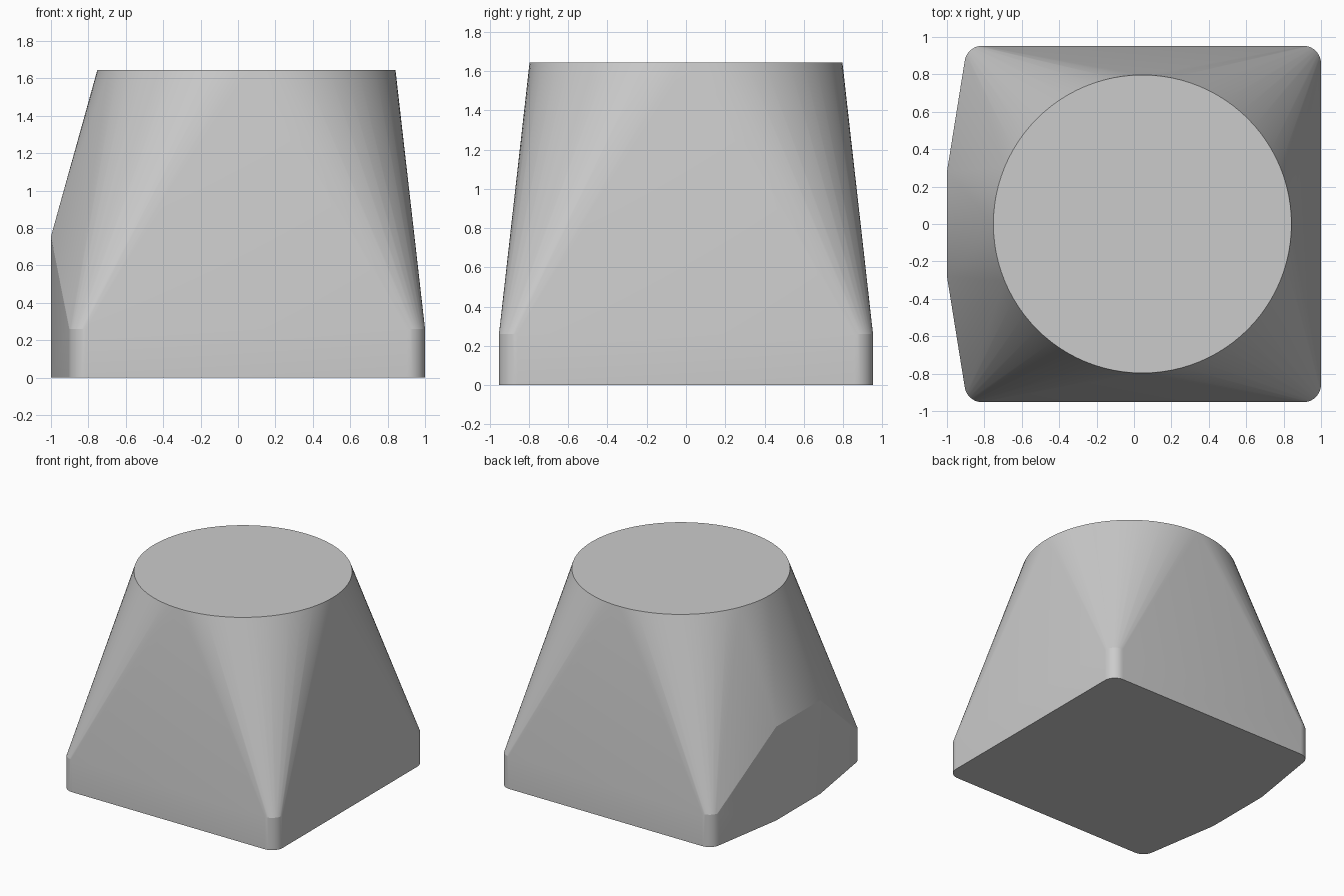
import bpy, bmesh
from math import radians, sin, cos, tau

default = bpy.data.objects.get("Cube")
if default:
    bpy.data.objects.remove(default, do_unlink=True)

BASE_H, BULGE_H, TOP_H = 0.26, 0.755, 1.645
CORNER_R = 0.095


def arc(cx, cy, r, start, end, steps):
    """Points along an arc, angles in degrees."""
    angles = [radians(start + (end - start) * i / steps) for i in range(steps + 1)]
    return [(cx + r * cos(a), cy + r * sin(a)) for a in angles]


# Half outline of the base: rounded corners, mirrored across y
half = arc(0.905, 0.858, CORNER_R, 0, 90, 10) + arc(-0.811, 0.858, CORNER_R, 90, 171, 10)
base = half + [(x, -y) for x, y in half]
bulge = [(-1, 0.28), (-1, -0.28)]
rim = [(0.045 + 0.797 * cos(tau * i / 96), 0.797 * sin(tau * i / 96)) for i in range(96)]

# The body is the hull stretched between square base, side bulge and round top
bm = bmesh.new()
for points, heights in ((base, (0, BASE_H)), (bulge, (0, BULGE_H)), (rim, (TOP_H,))):
    for z in heights:
        for x, y in points:
            bm.verts.new((x, y, z))
bmesh.ops.convex_hull(bm, input=bm.verts)
bmesh.ops.dissolve_limit(bm, angle_limit=radians(0.1), verts=bm.verts, edges=bm.edges)
bmesh.ops.recalc_face_normals(bm, faces=bm.faces)

mesh = bpy.data.meshes.new("tapered_body")
bm.to_mesh(mesh)
bm.free()
body = bpy.data.objects.new("tapered_body", mesh)
bpy.context.collection.objects.link(body)

# Plain grey
grey = bpy.data.materials.new("light_grey")
grey.use_nodes = True
color = (0.6, 0.6, 0.6, 1)
grey.diffuse_color = color
grey.node_tree.nodes["Principled BSDF"].inputs["Base Color"].default_value = color
mesh.materials.append(grey)

# Smooth along the curves, crisp at the base step and bulge
bpy.context.view_layer.objects.active = body
body.select_set(True)
bpy.ops.object.shade_smooth_by_angle(angle=radians(12))
